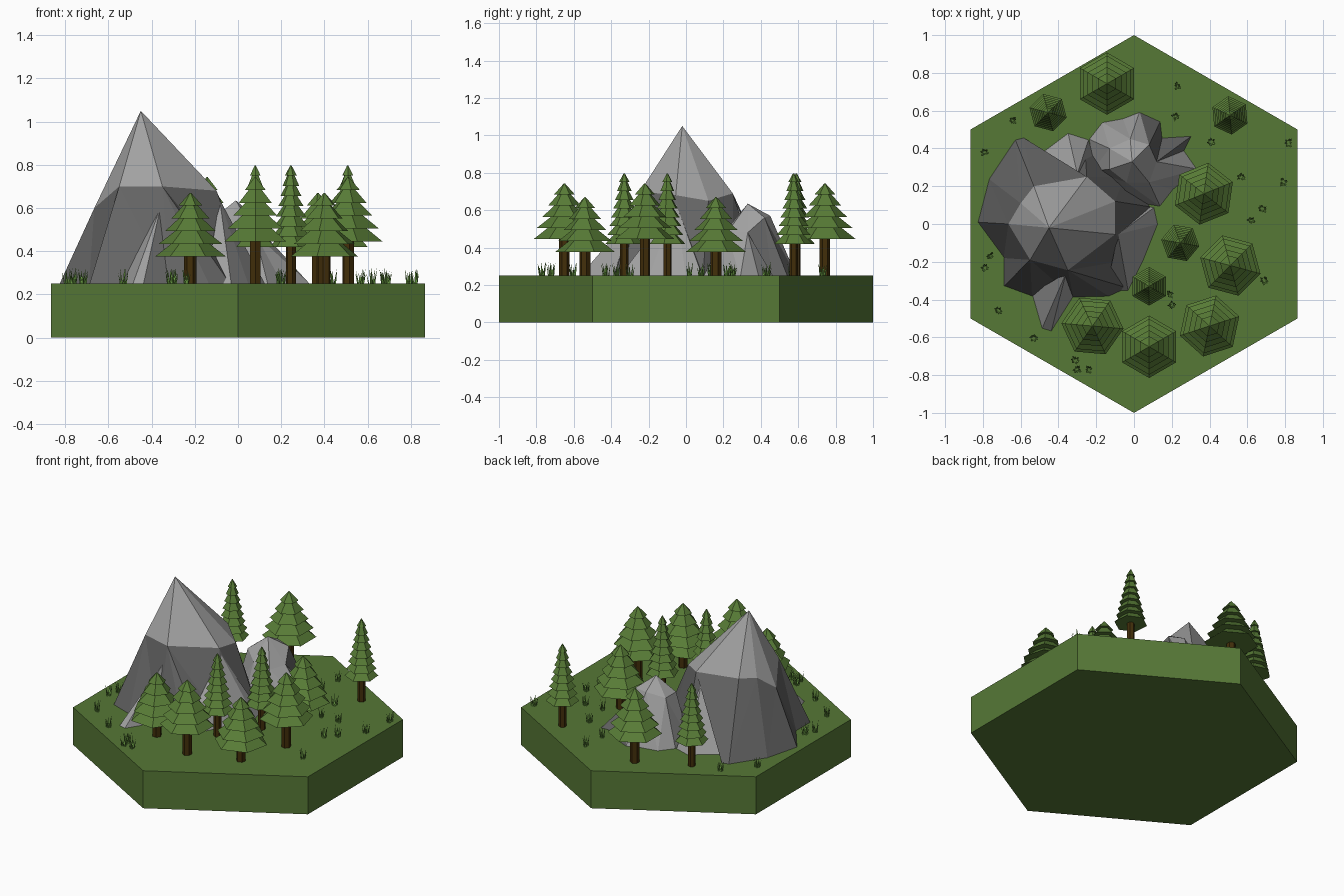
import bpy, bmesh, math, random
from mathutils import Matrix, Vector

if "Cube" in bpy.data.objects:
    bpy.data.objects.remove(bpy.data.objects["Cube"])

random.seed(4)
GROUND = 0.25


def material(name, rgb):
    m = bpy.data.materials.new(name)
    m.diffuse_color = (*rgb, 1)
    m.use_nodes = True
    m.node_tree.nodes["Principled BSDF"].inputs["Base Color"].default_value = m.diffuse_color
    return m


TURF = material("turf green", (0.093, 0.188, 0.037))
LEAF = material("pine green", (0.097, 0.200, 0.037))
BLADE = material("grass green", (0.155, 0.36, 0.06))
BARK = material("bark brown", (0.055, 0.028, 0.003))
ROCK = material("light rock grey", (0.36, 0.36, 0.36))
DARK = material("dark rock grey", (0.13, 0.13, 0.13))


def finish(name, bm, *mats):
    me = bpy.data.meshes.new(name)
    bm.to_mesh(me)
    bm.free()
    for m in mats:
        me.materials.append(m)
    ob = bpy.data.objects.new(name, me)
    bpy.context.collection.objects.link(ob)
    return ob


def frustum(bm, x, y, z0, z1, r0, r1, turn=0.0, sides=6):
    mat = Matrix.Translation((x, y, (z0 + z1) / 2)) @ Matrix.Rotation(turn, 4, 'Z')
    bmesh.ops.create_cone(bm, cap_ends=True, segments=sides, radius1=r0,
                          radius2=r1, depth=z1 - z0, matrix=mat)


# Hexagonal ground tile with corners on the y axis
bm = bmesh.new()
frustum(bm, 0, 0, 0, GROUND, 1, 1)
finish("ground_tile", bm, TURF)


# Mountains: jagged foot ring stitched to a shoulder ring, then to a light peak
def mountain(name, peak, foot, shoulder, is_dark):
    def angle(p):
        return math.atan2(p[1] - peak[1], p[0] - peak[0])
    foot = sorted(foot, key=angle)
    shoulder = sorted(shoulder, key=angle)
    bm = bmesh.new()
    f = [bm.verts.new((x, y, GROUND - 0.01)) for x, y in foot]
    s = [bm.verts.new(p) for p in shoulder]
    top = bm.verts.new(peak)
    nf, ns = len(f), len(s)

    def turn(pts, k):
        return angle(pts[k % len(pts)]) + 2 * math.pi * (k // len(pts))
    i = j = 0
    while i < nf or j < ns:
        if j >= ns or (i < nf and turn(foot, i + 1) < turn(shoulder, j + 1)):
            face = bm.faces.new((f[i % nf], f[(i + 1) % nf], s[j % ns]))
            i += 1
        else:
            face = bm.faces.new((f[i % nf], s[(j + 1) % ns], s[j % ns]))
            j += 1
        face.material_index = int(is_dark(face.calc_center_median()))
    for k in range(ns):
        bm.faces.new((s[k], s[(k + 1) % ns], top))
    finish(name, bm, ROCK, DARK)


mountain("large_mountain", (-0.45, -0.02, 1.05),
         [(-.63, .45), (-.59, .46), (-.77, .24), (-.83, .01), (-.69, -.18),
          (-.69, -.33), (-.54, -.385), (-.32, -.39), (-.13, -.385), (-.03, -.34),
          (.03, -.18), (.09, 0), (.09, .09), (-.05, .25), (-.26, .40), (-.52, .36)],
         [(-.665, 0, .60), (-.60, .11, .69), (-.53, .20, .70), (-.25, .25, .69),
          (-.10, .12, .65), (-.10, -.055, .68), (-.35, -.245, .70), (-.55, -.19, .70)],
         lambda c: True)
mountain("small_mountain", (-0.01, 0.33, 0.635),
         [(-.24, .45), (-.17, .54), (-.06, .56), (.03, .595), (.14, .545),
          (.15, .46), (.31, .47), (.27, .39), (.34, .29), (.21, .18),
          (.14, .09), (-.05, .12), (-.22, .28)],
         [(-.13, .40, .54), (-.02, .45, .57), (.08, .42, .56), (.12, .33, .48),
          (.08, .22, .48), (-.04, .22, .50), (-.13, .29, .54)],
         lambda c: c.x > .05 and c.y > .38)


# Light rock spurs leaning against the large mountain
def spur(name, apex, feet):
    bm = bmesh.new()
    top = bm.verts.new(apex)
    v = [bm.verts.new((x, y, GROUND - 0.01)) for x, y in feet]
    for a, b in zip(v, v[1:]):
        bm.faces.new((a, b, top))
    finish(name, bm, ROCK)


spur("front_spur", (-.36, -.26, .60),
     [(-.545, -.37), (-.49, -.56), (-.44, -.575), (-.31, -.37)])
spur("right_spur", (-.085, -.055, .64),
     [(-.15, -.36), (-.03, -.36), (.05, -.20), (.13, 0), (.11, .09), (-.06, .12)])
spur("back_spur", (-.30, .265, .64),
     [(-.2, .33), (-.24, .45), (-.35, .485), (-.53, .35)])


# Pine trees: trunk plus overlapping six-sided skirts of foliage
def pine(name, x, y, start, end, radii, trunk, turn):
    bm = bmesh.new()
    frustum(bm, x, y, GROUND - 0.01, start + 0.03, trunk, trunk, turn)
    finish(name + "_trunk", bm, BARK)
    bm = bmesh.new()
    step = (end - start) / len(radii)
    for k, r in enumerate(radii):
        z = start + k * step
        last = k == len(radii) - 1
        frustum(bm, x, y, z, end if last else z + step * 1.05, r,
                0.003 if last else radii[k + 1] * 0.58, turn)
    finish(name + "_foliage", bm, LEAF)


WIDE = [.165, .148, .118, .088, .056]
SLIM = [.102 - .0105 * k for k in range(8)]
for k, (x, y, t) in enumerate([(-.143, .743, 0), (.51, -.22, 15), (.08, -.65, 0)]):
    pine(f"tall_wide_pine_{k}", x, y, .445, .743, WIDE, .028, math.radians(t))
for k, (x, y, t) in enumerate([(.37, .16, -8), (-.22, -.54, 25), (.40, -.54, -12)]):
    pine(f"short_wide_pine_{k}", x, y, .375, .67, WIDE, .029, math.radians(t))
for k, (x, y, t) in enumerate([(-.455, .59, 15), (.508, .575, 5),
                               (.245, -.10, 20), (.08, -.33, 0)]):
    pine(f"slim_pine_{k}", x, y, .42, .797, SLIM, .023, math.radians(t))

# Grass tufts: clusters of thin leaning blades
TUFTS = [(.23, .73), (-.64, .55), (-.79, .38), (.41, .43), (.44, .25), (.57, .25),
         (.82, .43), (.79, .22), (.68, .08), (.62, .02), (.69, -.30), (.19, -.37),
         (.20, -.43), (-.79, -.23), (-.76, -.17), (-.72, -.46), (-.53, -.60),
         (-.31, -.72), (-.24, -.77), (-.30, -.77), (.22, .57), (.25, .13)]
bm = bmesh.new()
for x, y in TUFTS:
    for k in range(8):
        a = k * math.tau / 8 + random.uniform(-.3, .3)
        d = random.uniform(.003, .014)
        h = random.uniform(.045, .08)
        out = Vector((math.cos(a), math.sin(a), 0))
        side = Vector((-out.y, out.x, 0)) * .006
        base = Vector((x, y, GROUND - .003)) + out * d
        tip = bm.verts.new(base + out * .014 + Vector((0, 0, h)))
        v = [bm.verts.new(p) for p in (base + side, base - side, base + out * .006)]
        for p, q in ((0, 1), (1, 2), (2, 0)):
            bm.faces.new((v[p], v[q], tip))
finish("grass_tufts", bm, BLADE)
